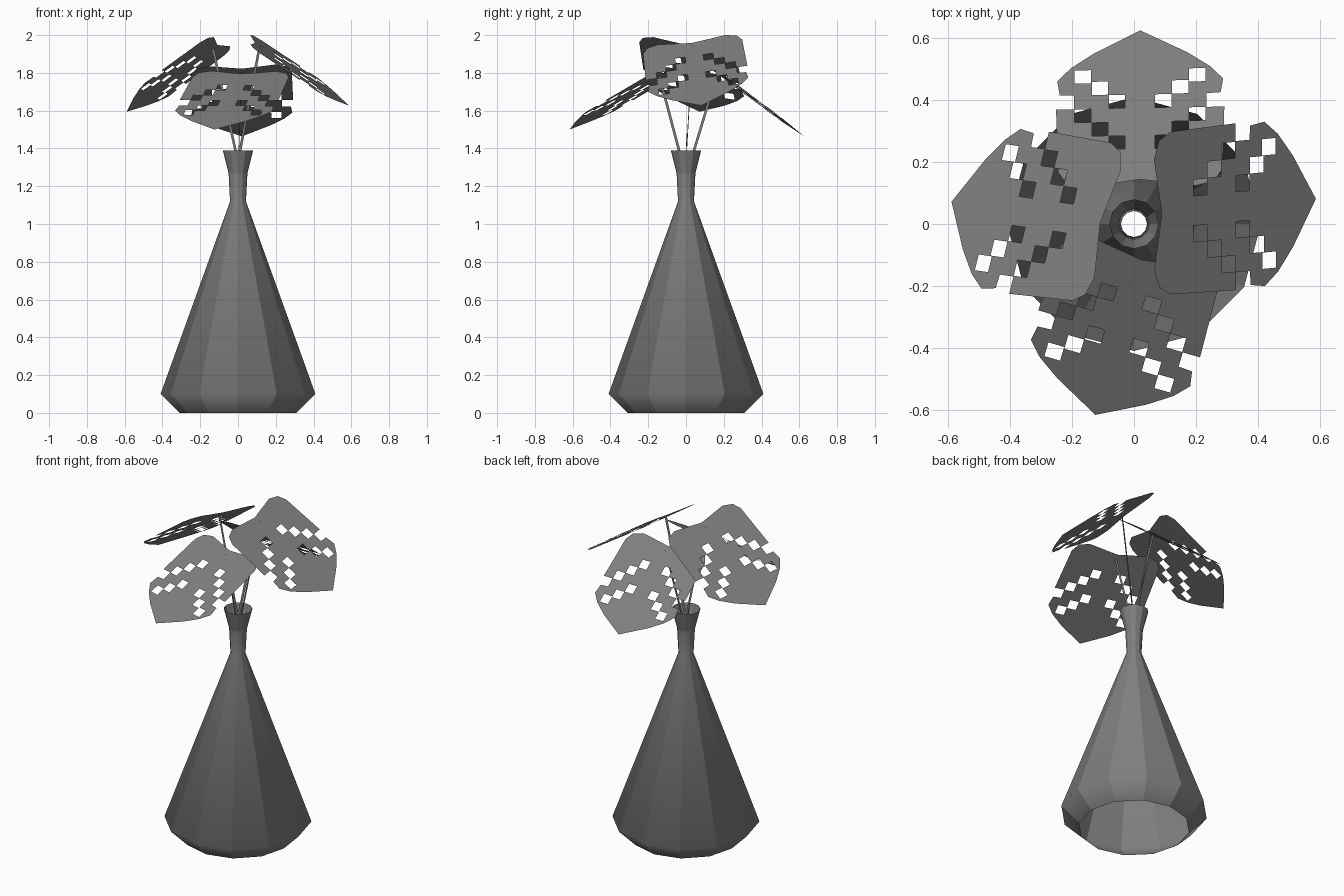
import bpy, bmesh, math
from mathutils import Vector, Matrix

if "Cube" in bpy.data.objects:
    bpy.data.objects.remove(bpy.data.objects["Cube"])

# One dark grey for everything
grey = bpy.data.materials.new("dark_grey")
grey.diffuse_color = (0.21, 0.21, 0.21, 1)
grey.use_nodes = True
grey.node_tree.nodes["Principled BSDF"].inputs["Base Color"].default_value = grey.diffuse_color


def link(name, data):
    ob = bpy.data.objects.new(name, data)
    bpy.context.scene.collection.objects.link(ob)
    return ob


def finish(name, bm):
    mesh = bpy.data.meshes.new(name)
    bm.to_mesh(mesh)
    bm.free()
    mesh.materials.append(grey)
    return link(name, mesh)


# Vase: open twelve-sided shell, creased along its sides and smooth up its profile
def make_vase():
    profile = [(0.31, 0), (0.41, 0.10), (0.042, 1.12), (0.05, 1.27), (0.08, 1.39)]
    n = 12
    bm = bmesh.new()
    rings = [[bm.verts.new((r * math.cos(2 * math.pi * k / n),
                            r * math.sin(2 * math.pi * k / n), z)) for k in range(n)]
             for r, z in profile]
    for a, b in zip(rings, rings[1:]):
        for k in range(n):
            m = (k + 1) % n
            bm.faces.new((a[k], a[m], b[m], b[k])).smooth = True
    for e in bm.edges:
        z0, z1 = (v.co.z for v in e.verts)
        e.smooth = abs(z0 - z1) < 0.01 and z0 < 1.2
    finish("vase", bm)


# Leaf blade: flat filled outline with mirrored diagonal rows of square holes
def leaf_mesh():
    half = [(0.0, 0.18), (0.02, 0.24), (0.065, 0.265), (0.317, 0.272), (0.317, 0.214),
            (0.372, 0.214), (0.375, 0.26), (0.43, 0.268), (0.482, 0.225),
            (0.54, 0.15)]
    outline = ([(0.03, 0.0)] + half + [(0.63, 0.0)]
               + [(u, -v) for u, v in reversed(half)])
    loops = [outline]
    step, h = 0.055, 0.0265
    for row, col in [(0, 0), (1, 1), (2, 2), (3, 0), (4, 1), (5, 2)]:
        u, v = 0.18 + row * step, 0.075 + col * step
        if row == 5:
            u -= 0.008
        for s in (1, -1):
            loops.append([(u - h, s * v - h), (u + h, s * v - h),
                          (u + h, s * v + h), (u - h, s * v + h)])
    cu = bpy.data.curves.new("leaf_outline", 'CURVE')
    cu.dimensions = '2D'
    cu.fill_mode = 'BOTH'
    for pts in loops:
        sp = cu.splines.new('POLY')
        sp.points.add(len(pts) - 1)
        for p, (u, v) in zip(sp.points, pts):
            p.co = (u, v, 0, 1)
        sp.use_cyclic_u = True
    ob = link("leaf_outline", cu)
    deps = bpy.context.evaluated_depsgraph_get()
    mesh = bpy.data.meshes.new_from_object(ob.evaluated_get(deps))
    bpy.data.objects.remove(ob)
    mesh.materials.clear()
    mesh.materials.append(grey)
    return mesh


# Stem: thin upright strip between two points, edge-on from above
def make_stem(name, a, b, width=0.014):
    side = Vector((b.x - a.x, b.y - a.y, 0)).normalized() * width / 2
    bm = bmesh.new()
    bm.faces.new([bm.verts.new(p) for p in (a - side, a + side, b + side, b - side)])
    finish(name, bm)


make_vase()
blade = leaf_mesh()

# Leaf placement: inner edge middle, direction to tip, sideways direction, stem foot height
leaves = {
    "left": ((-0.085, 0.0, 1.965), (-0.49, 0.07, -0.36), (-0.10, -0.45, 0.07), 1.33),
    "right": ((0.065, 0.03, 1.975), (0.51, 0.05, -0.34), (0.0, 0.5, 0.07), 1.33),
    "back": ((0.02, 0.12, 1.84), (0.0, 0.49, -0.365), (-0.5, 0.0, -0.02), 1.25),
    "front": ((0.03, -0.09, 1.81), (-0.15, -0.51, -0.30), (0.47, -0.15, -0.01), 1.25),
}
for side, (org, u, v, foot) in leaves.items():
    org, u, v = Vector(org), Vector(u).normalized(), Vector(v)
    v = (v - u * v.dot(u)).normalized()
    w = u.cross(v)
    leaf = link(side + "_leaf", blade)
    leaf.matrix_world = Matrix.Translation(org) @ Matrix((u, v, w)).transposed().to_4x4()
    make_stem(side + "_stem", Vector((0, 0, foot)), org + u * 0.06)
